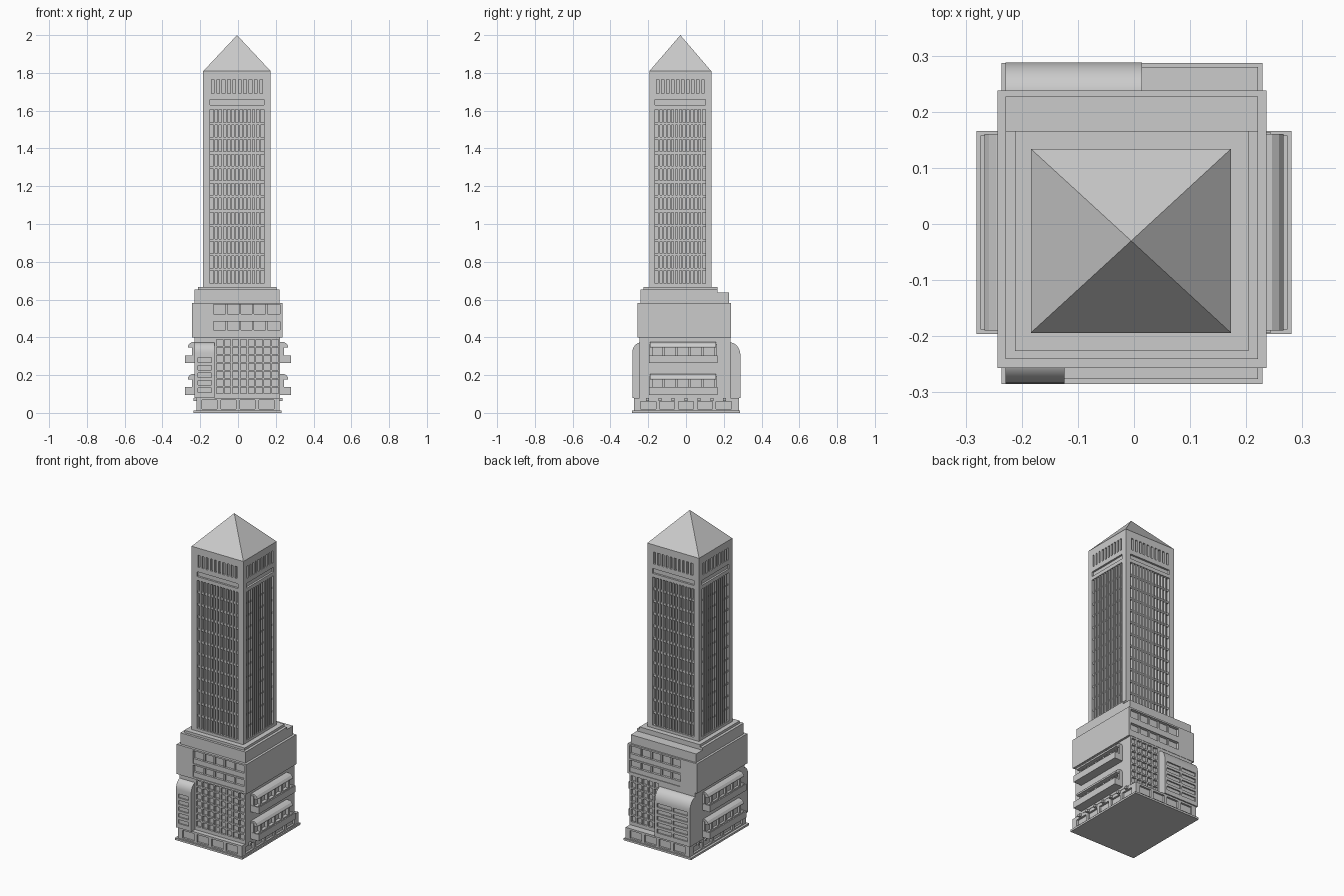
import bpy, math

if "Cube" in bpy.data.objects:
    bpy.data.objects.remove(bpy.data.objects["Cube"])

def make(name, verts, faces):
    me = bpy.data.meshes.new(name)
    me.from_pydata(verts, [], faces)
    me.update()
    ob = bpy.data.objects.new(name, me)
    bpy.context.collection.objects.link(ob)
    return ob

def boxes(name, items):
    """One object from many boxes (x0, x1, y0, y1, z0, z1)."""
    v, f = [], []
    for x0, x1, y0, y1, z0, z1 in items:
        n = len(v)
        v += [(x, y, z) for z in (z0, z1) for x, y in ((x0, y0), (x1, y0), (x1, y1), (x0, y1))]
        f += [[n + i for i in q] for q in ((3, 2, 1, 0), (4, 5, 6, 7), (0, 1, 5, 4),
                                           (1, 2, 6, 5), (2, 3, 7, 6), (3, 0, 4, 7))]
    return make(name, v, f)

def on_face(side, plane, u0, u1, z0, z1, inner, outer):
    """Box on a wall: side is x+/x-/y+/y-, inner/outer are depths relative to the wall plane."""
    s = 1 if side[1] == '+' else -1
    a, b = sorted((plane + s * inner, plane + s * outer))
    return (a, b, u0, u1, z0, z1) if side[0] == 'x' else (u0, u1, a, b, z0, z1)

def cells(side, plane, u0, u1, z0, z1, cols, rows, gu, gz, depth):
    """Grid of window cutters separated by gaps gu and gz."""
    du, dz = (u1 - u0) / cols, (z1 - z0) / rows
    return [on_face(side, plane, u0 + i * du + gu / 2, u0 + (i + 1) * du - gu / 2,
                    z0 + j * dz + gz / 2, z0 + (j + 1) * dz - gz / 2, -depth, 0.02)
            for i in range(cols) for j in range(rows)]

def carve(ob, items):
    cutter = boxes("cutter", items)
    cutter.hide_render = True
    m = ob.modifiers.new("recess", 'BOOLEAN')
    m.object, m.operation, m.solver = cutter, 'DIFFERENCE', 'EXACT'
    bpy.context.view_layer.objects.active = ob
    bpy.ops.object.modifier_apply(modifier=m.name)
    bpy.data.objects.remove(cutter)

def extrude(name, pts, axis, a, b):
    """Extrude a profile along x (pts are y,z) or along y (pts are x,z)."""
    n = len(pts)
    v = [((t, p, z) if axis == 'x' else (p, t, z)) for t in (a, b) for p, z in pts]
    f = [list(range(n))[::-1], list(range(n, 2 * n))]
    f += [[i, (i + 1) % n, n + (i + 1) % n, n + i] for i in range(n)]
    ob = make(name, v, f)
    bpy.context.view_layer.objects.active = ob
    bpy.ops.object.mode_set(mode='EDIT')
    bpy.ops.mesh.select_all(action='SELECT')
    bpy.ops.mesh.normals_make_consistent(inside=False)
    bpy.ops.object.mode_set(mode='OBJECT')
    return ob

def smooth(ob):
    bpy.ops.object.select_all(action='DESELECT')
    ob.select_set(True)
    bpy.context.view_layer.objects.active = ob
    bpy.ops.object.shade_smooth_by_angle(angle=math.radians(25))

# ground plinth and street-level base
boxes("plinth", [(-.236, .229, -.285, .287, 0, .012)])
base = boxes("street_base", [(-.221, .221, -.276, .28, .012, .08)])
c = []
for side, p in (('y-', -.276), ('y+', .28)):
    c += cells(side, p, -.2, .2, .02, .068, 4, 1, .02, 0, .012)
for side, p in (('x+', .221), ('x-', -.221)):
    c += cells(side, p, -.25, .25, .02, .06, 5, 1, .02, 0, .012)
carve(base, c)
br = [(s * .228 - .008, s * .228 + .008, y - .008, y + .008, .063, .078)
      for s in (-1, 1) for y in [-.205 + .0683 * i for i in range(7)]]
boxes("ledge_brackets", br)

# lower block with gridded glazing on front and back
lower = boxes("lower_block", [(-.229, .223, -.247, .236, .08, .398)])
carve(lower, cells('y-', -.247, -.118, .218, .097, .392, 8, 7, .009, .009, .012)
      + cells('y+', .236, .02, .218, .097, .392, 5, 7, .009, .009, .012))

# curved-top bays on front and back
def bay(name, s, y_in, y_out, x1, cols, ry, rz):
    arc = [(s * (y_out - ry + ry * math.cos(t)), .373 - rz + rz * math.sin(t))
           for t in [math.pi / 2 * i / 10 for i in range(11)]]
    ob = extrude(name, [(s * y_in, .08), (s * y_out, .08)] + arc + [(s * y_in, .373)], 'x', -.229, x1)
    side = 'y+' if s > 0 else 'y-'
    carve(ob, cells(side, s * y_out, -.218, x1 - .011, .1, .3, cols, 5, .012, .016, .008))
    smooth(ob)
bay("front_bay", -1, .23, .284, -.124, 1, .045, .055)
bay("back_bay", 1, .22, .288, .014, 2, .055, .07)

# two storeys of balconies with window band and sloping canopy on both sides
for s, tag in ((1, "right"), (-1, "left")):
    def bx(a, b, *r):
        return (min(s * a, s * b), max(s * a, s * b)) + r
    for k, z in enumerate((.095, .264)):
        nm = f"{tag}_{k + 1}"
        band = boxes("window_band_" + nm, [bx(.2, .243, -.194, .164, z + .005, z + .1)])
        carve(band, cells('x+' if s > 0 else 'x-', s * .243, -.185, .155, z + .022, z + .082,
                          5, 1, .014, 0, .022))
        boxes("balcony_" + nm, [bx(.22, .281, -.196, .166, z, z + .012),
                                bx(.273, .281, -.196, .166, z + .012, z + .041),
                                bx(.22, .273, -.196, -.188, z + .012, z + .041),
                                bx(.22, .273, .158, .166, z + .012, z + .041)])
        prof = [(.21, .083), (.266, .083), (.266, .09), (.258, .102), (.246, .11), (.21, .11)]
        extrude("canopy_" + nm, [(s * x, z + h) for x, h in prof], 'y', -.19, .16)

# upper block with two long window strips front and back
upper = boxes("upper_block", [(-.243, .236, -.257, .238, .398, .583)])
strips, mullions = [], []
for side, p in (('y-', -.257), ('y+', .238)):
    for z0, z1 in ((.41, .483), (.493, .573)):
        strips.append(on_face(side, p, -.13, .222, z0, z1, -.018, .02))
        mullions.append(on_face(side, p, -.13, .222, z0, z0 + .03, -.02, -.004))
        mullions += [on_face(side, p, x - .005, x + .005, z0, z1, -.02, -.009)
                     for x in (-.06, .01, .08, .15)]
carve(upper, strips)
boxes("strip_sills_and_mullions", mullions)

# stepped tiers under the tower
boxes("lower_tier", [(-.229, .221, -.241, .166, .583, .652)])
boxes("lower_tier_back_step", [(-.229, .221, .166, .227, .583, .637)])
boxes("upper_tier", [(-.212, .204, -.226, .166, .652, .667)])

# tower shaft: recessed glazing, narrow band and top slots on four sides
X0, X1, Y0, Y1 = -.184, .173, -.194, .134
tower = boxes("tower_shaft", [(X0, X1, Y0, Y1, .667, 1.809)])
c, fins, floors = [], [], []
for side, p, u0, u1 in (('y-', Y0, -.148, .137), ('y+', Y1, -.148, .137),
                        ('x-', X0, -.163, .103), ('x+', X1, -.163, .103)):
    z0, z1 = .684, 1.607
    c.append(on_face(side, p, u0, u1, z0, z1, -.022, .02))
    c.append(on_face(side, p, u0, u1, 1.63, 1.66, -.012, .02))
    c += cells(side, p, u0, u1, 1.69, 1.765, 10, 1, .014, 0, .012)
    n = 13
    for i in range(1, n):
        u = u0 + (u1 - u0) * i / n
        fins.append(on_face(side, p, u - .0045, u + .0045, z0, z1, -.023, -.003))
    for j in range(1, 12):
        z = z0 + (z1 - z0) * j / 12
        floors.append(on_face(side, p, u0, u1, z - .007, z + .007, -.023, -.009))
carve(tower, c)
boxes("tower_fins", fins)
boxes("tower_floor_bands", floors)

# pyramid roof
make("pyramid_roof", [(X0, Y0, 1.809), (X1, Y0, 1.809), (X1, Y1, 1.809), (X0, Y1, 1.809),
                      (-.005, -.03, 2)],
     [(3, 2, 1, 0), (0, 1, 4), (1, 2, 4), (2, 3, 4), (3, 0, 4)])
